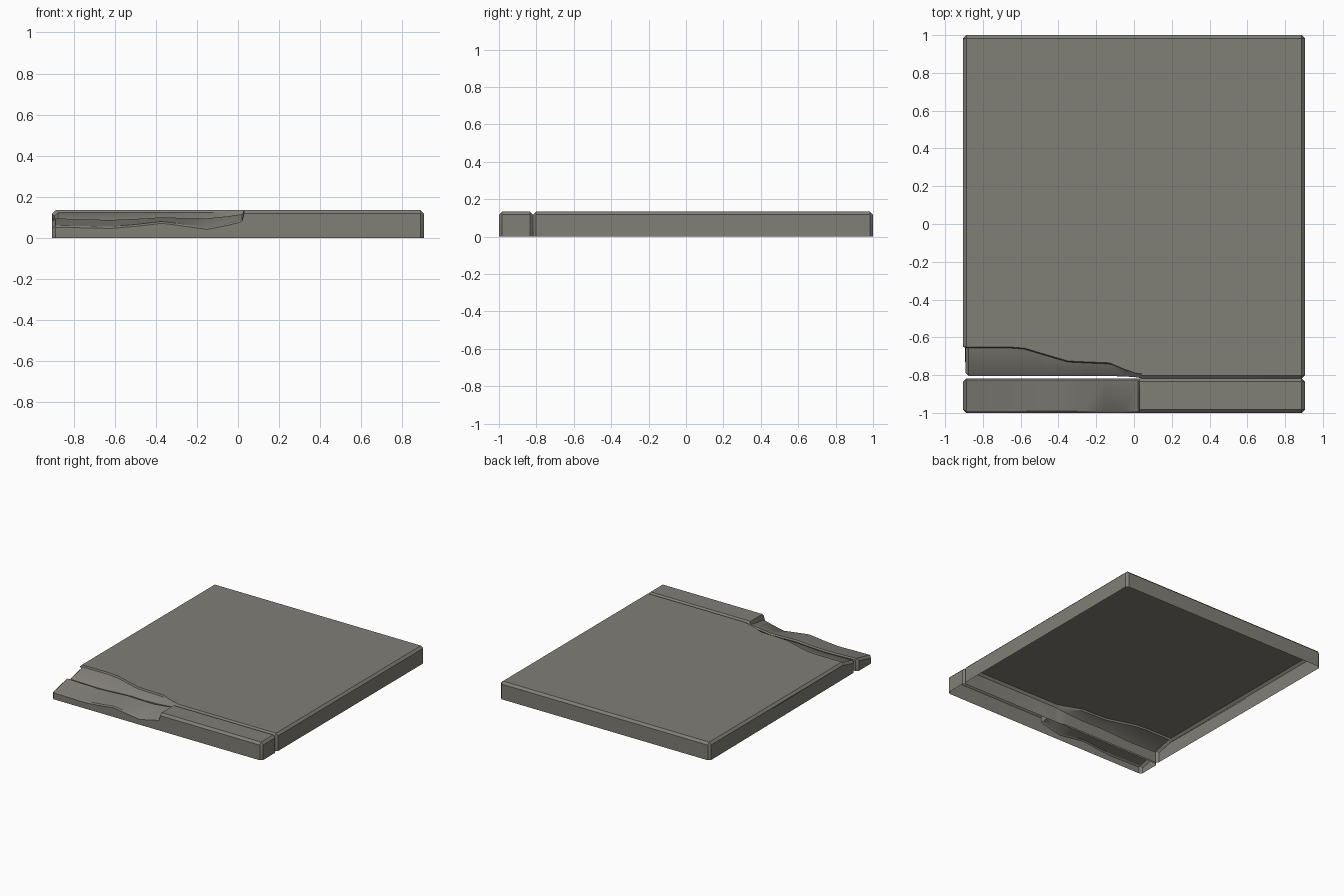
import bpy, bmesh, math

cube = bpy.data.objects.get("Cube")
if cube:
    bpy.data.objects.remove(cube, do_unlink=True)

stone = bpy.data.materials.new("warm grey stone")
stone.use_nodes = True
colour = (0.216, 0.209, 0.182, 1)
stone.diffuse_color = colour
stone.node_tree.nodes["Principled BSDF"].inputs["Base Color"].default_value = colour

HALF_W, TOP, BEVEL = 0.905, 0.135, 0.017
JOINT = -0.818


def loft_shell(name, sections):
    """Skin a row of open cross-sections, cap both ends, leave the bottom open."""
    bm = bmesh.new()
    rows = [[bm.verts.new(p) for p in s] for s in sections]
    for a, b in zip(rows, rows[1:]):
        for i in range(len(a) - 1):
            bm.faces.new((a[i], a[i + 1], b[i + 1], b[i]))
    bm.faces.new(rows[0])
    bm.faces.new(rows[-1][::-1])
    bmesh.ops.recalc_face_normals(bm, faces=bm.faces)
    mesh = bpy.data.meshes.new(name)
    bm.to_mesh(mesh)
    bm.free()
    mesh.materials.append(stone)
    obj = bpy.data.objects.new(name, mesh)
    bpy.context.collection.objects.link(obj)
    bpy.ops.object.select_all(action="DESELECT")
    obj.select_set(True)
    bpy.context.view_layer.objects.active = obj
    bpy.ops.object.shade_smooth_by_angle(angle=math.radians(32))
    return obj


def end_section(section, x):
    """Shrink a section in y and z so that the end of the slab is chamfered."""
    lo, hi = min(p[1] for p in section), max(p[1] for p in section)
    shift = x - section[0][0]
    return [(px + shift, min(max(y, lo + BEVEL), hi - BEVEL), max(0, z - BEVEL) if z > 0 else 0)
            for px, y, z in section]


def with_ends(sections):
    return ([end_section(sections[0], -HALF_W)] + sections
            + [end_section(sections[-1], HALF_W)])


# Front strip: worn down on its right half
def strip_section(x, front_z, back_z):
    b = BEVEL if front_z == TOP else 0.009
    return [(x, -1, 0), (x, -1, front_z - b), (x, -1 + b, front_z),
            (x, JOINT - b, back_z), (x, JOINT, back_z - b), (x, JOINT, 0)]


strip_stations = [
    (-HALF_W + BEVEL, 0.06, 0.095), (-0.75, 0.058, 0.09), (-0.62, 0.055, 0.087),
    (-0.5, 0.065, 0.092), (-0.37, 0.08, 0.1), (-0.27, 0.067, 0.097),
    (-0.15, 0.05, 0.095), (-0.05, 0.07, 0.105), (0.02, 0.088, 0.115),
    (0.03, TOP, TOP), (HALF_W - BEVEL, TOP, TOP)]
loft_shell("front_strip", with_ends([strip_section(*s) for s in strip_stations]))


# Main slab: a broken ledge slopes down to the joint on its right half
def slab_section(x, crack_y, front_y, front_z):
    b = BEVEL if front_z == TOP else 0.008
    drop = 0 if front_z == TOP else 0.012
    dx = 0.012 if x < -0.85 else 0
    return [(x, 1, 0), (x, 1, TOP - BEVEL), (x, 1 - BEVEL, TOP),
            (x, crack_y, TOP), (x + dx, crack_y - 0.006, TOP - drop),
            (x + dx, front_y + b, front_z), (x + dx, front_y, front_z - b),
            (x + dx, front_y, 0)]


slab_stations = [
    (-HALF_W + BEVEL, -0.65, -0.804, 0.092), (-0.67, -0.65, -0.804, 0.087),
    (-0.58, -0.657, -0.804, 0.088), (-0.46, -0.693, -0.804, 0.096),
    (-0.35, -0.725, -0.804, 0.1), (-0.25, -0.73, -0.804, 0.097),
    (-0.13, -0.735, -0.805, 0.1), (-0.05, -0.769, -0.807, 0.108),
    (0.02, -0.792, -0.812, 0.118), (0.04, JOINT + 0.026, JOINT, TOP),
    (HALF_W - BEVEL, JOINT + 0.026, JOINT, TOP)]
loft_shell("main_slab", with_ends([slab_section(*s) for s in slab_stations]))
